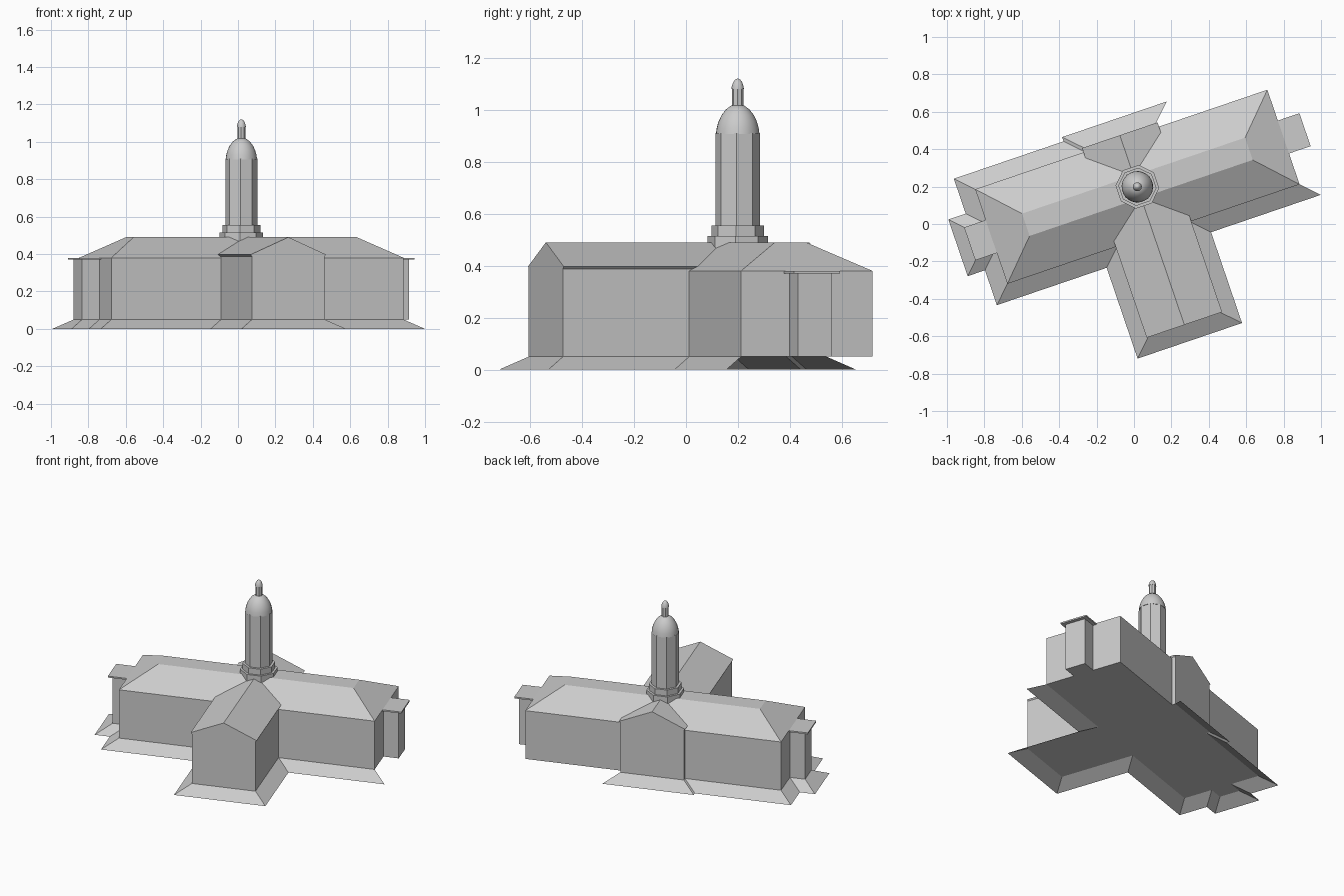
import bpy, bmesh, math
from mathutils import Vector

cube = bpy.data.objects.get("Cube")
if cube:
    bpy.data.objects.remove(cube, do_unlink=True)

# One plain colour
GREY = (0.6, 0.6, 0.6, 1.0)
stone = bpy.data.materials.new("stone_grey")
stone.use_nodes = True
stone.diffuse_color = GREY
stone.node_tree.nodes["Principled BSDF"].inputs["Base Color"].default_value = GREY

# The building stands turned on its plot; every part shares this placement
PLACE = (0.018, 0.199, 0)
TURN = math.radians(18.8)


def add_object(name, bm, smooth=False):
    mesh = bpy.data.meshes.new(name)
    bm.to_mesh(mesh)
    bm.free()
    mesh.materials.append(stone)
    obj = bpy.data.objects.new(name, mesh)
    bpy.context.collection.objects.link(obj)
    obj.location = PLACE
    obj.rotation_euler.z = TURN
    if smooth:
        bpy.ops.object.select_all(action="DESELECT")
        obj.select_set(True)
        bpy.context.view_layer.objects.active = obj
        bpy.ops.object.shade_smooth_by_angle(angle=math.radians(40))


def loft(name, rings, smooth=False):
    """Closed solid through rings that all have the same number of points."""
    bm = bmesh.new()
    loops = [[bm.verts.new(p) for p in ring] for ring in rings]
    n = len(loops[0])
    for a, b in zip(loops, loops[1:]):
        for i in range(n):
            j = (i + 1) % n
            bm.faces.new((a[i], a[j], b[j], b[i]))
    bm.faces.new(loops[0][::-1])
    bm.faces.new(loops[-1])
    bmesh.ops.recalc_face_normals(bm, faces=bm.faces)
    add_object(name, bm, smooth)


def rect(x0, x1, y0, y1, z):
    return [(x0, y0, z), (x1, y0, z), (x1, y1, z), (x0, y1, z)]


def ring(r, z, n=8):
    return [(r * math.cos((i + 0.5) * math.tau / n),
             r * math.sin((i + 0.5) * math.tau / n), z) for i in range(n)]


# Main sizes
L, W = 0.825, 0.267            # half length and half width of the hall
WING, FRONT, BACK = 0.205, -0.78, 0.291
PORCH, PORCH_END = 0.07, 0.923
BASE, EAVE, WING_EAVE, RIDGE = 0.05, 0.38, 0.40, 0.49
SKIRT = 0.09

# Long hall with a hipped, flat-topped roof
loft("main_hall", [rect(-L, L, -W, W, BASE), rect(-L, L, -W, W, EAVE),
                   rect(-0.63, 0.63, -0.063, 0.063, RIDGE)])

# Gabled wings across the middle, with a slight eave
half = [(WING, BASE), (WING, WING_EAVE - 0.012), (WING + 0.008, WING_EAVE - 0.003)]
gable = half + [(0, RIDGE)] + [(-x, z) for x, z in reversed(half)]
for name, y in (("front_wing", FRONT), ("back_wing", BACK)):
    loft(name, [[(x, yy, z) for x, z in gable] for yy in (y, 0)])

# Small porch with a flat slab roof at each end
for side, s in (("left", 1), ("right", -1)):
    walls = sorted((s * (L - 0.03), s * PORCH_END))
    slab = sorted((s * (L - 0.05), s * 0.947))
    loft(side + "_porch", [rect(*walls, -PORCH, PORCH, z) for z in (BASE, 0.372)])
    loft(side + "_porch_roof", [rect(*slab, -0.093, 0.093, z) for z in (0.37, EAVE)])

# Sloping ground skirt along part of the outline, mitred at the corners
path = [Vector(p) for p in (
    (L, -W), (WING, -W), (WING, FRONT), (-WING, FRONT), (-WING, -W), (-L, -W),
    (-L, -PORCH), (-PORCH_END, -PORCH), (-PORCH_END, PORCH), (-L, PORCH),
    (-L, W), (-WING, W), (-WING, BACK), (WING, BACK))]
# Outward direction of each stretch; both open ends are mitred towards +x
outward = [Vector((1, 0))]
for a, b in zip(path, path[1:]):
    d = (b - a).normalized()
    outward.append(Vector((-d.y, d.x)))
outward.append(Vector((1, 0)))
bm = bmesh.new()
pairs = []
for p, n0, n1 in zip(path, outward, outward[1:]):
    q = p + SKIRT * (n0 + n1)
    pairs.append((bm.verts.new((p.x, p.y, BASE)), bm.verts.new((q.x, q.y, 0))))
for (a, b), (c, d) in zip(pairs, pairs[1:]):
    bm.faces.new((a, c, d, b))
bm.normal_update()
for face in bm.faces:
    if face.normal.z < 0:
        face.normal_flip()
add_object("ground_skirt", bm)

# Eight-sided tower
loft("tower_base", [ring(0.117, 0.45), ring(0.117, 0.515)])
loft("tower_step", [ring(0.102, 0.51), ring(0.102, 0.555)])
loft("tower_shaft", [ring(0.086, 0.55), ring(0.086, 0.91)])

# Round dome, lantern and finial
dome = [(0.084, 0.906), (0.081, 0.93), (0.074, 0.955), (0.062, 0.98),
        (0.045, 1.002), (0.026, 1.016), (0.006, 1.02)]
loft("dome", [ring(r, z, 24) for r, z in dome], smooth=True)
loft("lantern", [ring(0.022, 1.01), ring(0.022, 1.085)])
finial = [(0.024, 1.08), (0.023, 1.09), (0.018, 1.105), (0.010, 1.116), (0.002, 1.12)]
loft("finial", [ring(r, z, 16) for r, z in finial], smooth=True)
